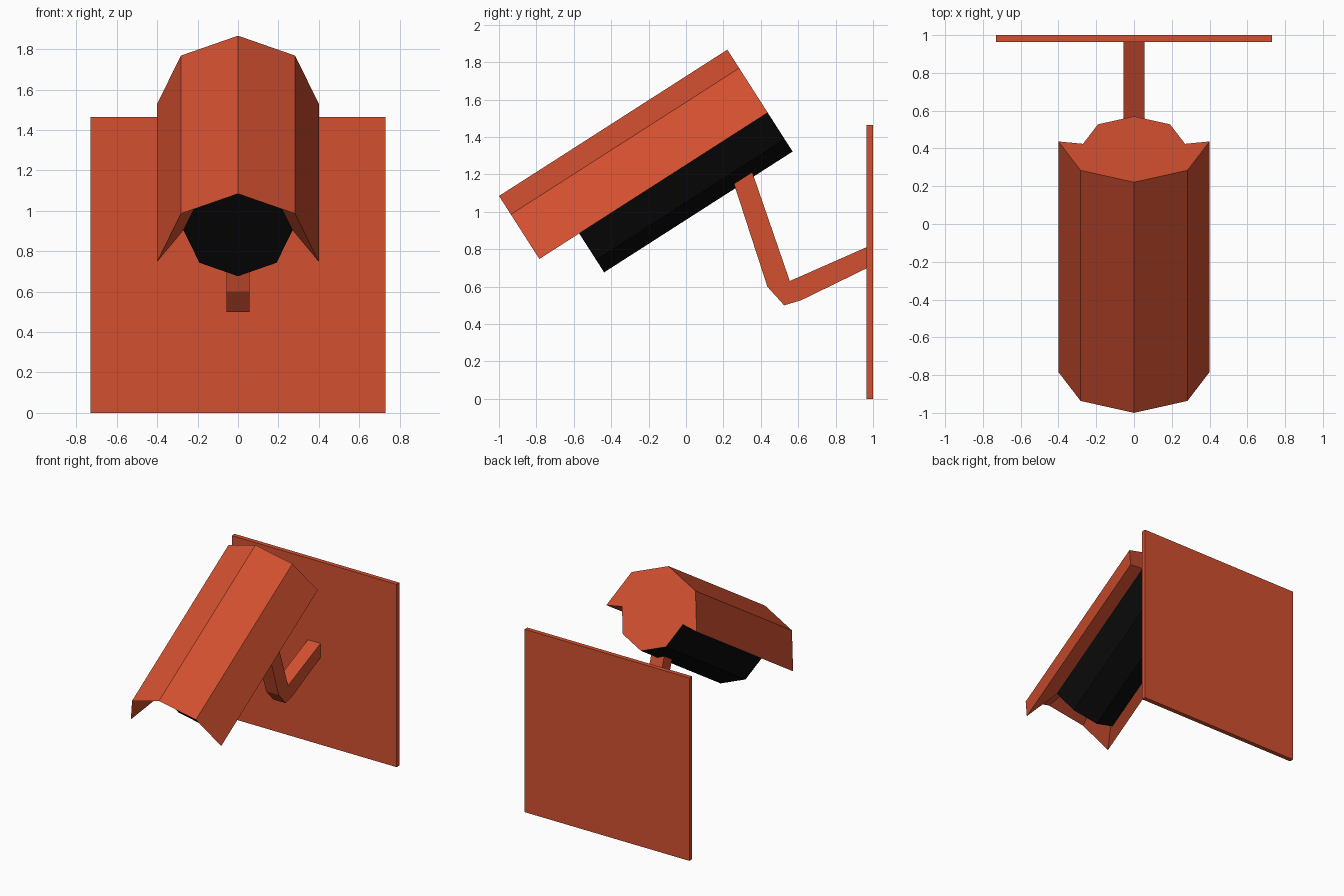
import bpy, bmesh
from math import sin, cos, radians

if "Cube" in bpy.data.objects:
    bpy.data.objects.remove(bpy.data.objects["Cube"])

TILT = radians(32.65)
LENGTH = 1.45          # hood length along the tilted axis
RECESS = 0.253         # how far the lens face sits behind the hood lip
ORIGIN = (-0.784, 0.748)  # y, z of the hood axis at its front end


def material(name, rgb):
    m = bpy.data.materials.new(name)
    m.diffuse_color = (*rgb, 1)
    m.use_nodes = True
    m.node_tree.nodes["Principled BSDF"].inputs["Base Color"].default_value = m.diffuse_color
    return m


red = material("painted_red", (0.65, 0.08, 0.03))
black = material("black", (0.003, 0.003, 0.003))


def make(name, faces, mat):
    """Build a mesh from faces given as lists of points, welding shared corners."""
    bm = bmesh.new()
    for f in faces:
        bm.faces.new([bm.verts.new(p) for p in f])
    bmesh.ops.remove_doubles(bm, verts=bm.verts, dist=1e-4)
    bmesh.ops.recalc_face_normals(bm, faces=bm.faces)
    me = bpy.data.meshes.new(name)
    bm.to_mesh(me)
    bm.free()
    me.materials.append(mat)
    ob = bpy.data.objects.new(name, me)
    bpy.context.collection.objects.link(ob)
    return ob


def arc(radius, centre, along, start, steps):
    """Octagon corners on a cross-section of the tilted axis."""
    pts = []
    for i in range(steps):
        t = radians(start + 45 * i)
        up = centre + radius * sin(t)
        pts.append((radius * cos(t),
                    ORIGIN[0] + along * cos(TILT) - up * sin(TILT),
                    ORIGIN[1] + along * sin(TILT) + up * cos(TILT)))
    return pts


def bridge(a, b):
    return [[a[i], a[i + 1], b[i + 1], b[i]] for i in range(len(a) - 1)]


def extrude_profile(name, profile, half, mat):
    """Extrude a y-z profile symmetrically across x."""
    left = [(-half, y, z) for y, z in profile]
    right = [(half, y, z) for y, z in profile]
    sides = bridge(left + left[:1], right + right[:1])
    return make(name, [left, right] + sides, mat)


# Hood: outer half octagon, recessed front funnel, undersides and back cap
hood_front = arc(0.40, 0, 0, 0, 5)
hood_back = arc(0.40, 0, LENGTH, 0, 5)
lens_ring = arc(0.27, 0.023, RECESS, 0, 8)
upper = lens_ring[:5]
lower_front = arc(0.27, 0.023, RECESS, 180, 5)
lower_back = arc(0.27, 0.023, LENGTH, 180, 5)
hood = bridge(hood_front, hood_back) + bridge(hood_front, upper)
hood.append([hood_front[0], hood_back[0], lower_back[4], lower_front[4]])
hood.append([hood_front[4], hood_back[4], lower_back[0], lower_front[0]])
hood.append(hood_back + lower_back)
make("hood", hood, red)

# Camera body: lower half of the octagonal barrel and its front face
make("camera_body", bridge(lower_front, lower_back) + [lens_ring], black)

# Bent bracket arm
extrude_profile("bracket_arm", [
    (0.25, 1.17), (0.435, 0.60), (0.525, 0.50), (0.615, 0.527),
    (0.97, 0.70), (0.97, 0.813), (0.555, 0.63), (0.355, 1.21)], 0.056, red)

# Wall plate
extrude_profile("wall_plate", [
    (0.964, 0), (1.0, 0), (1.0, 1.464), (0.964, 1.464)], 0.73, red)
